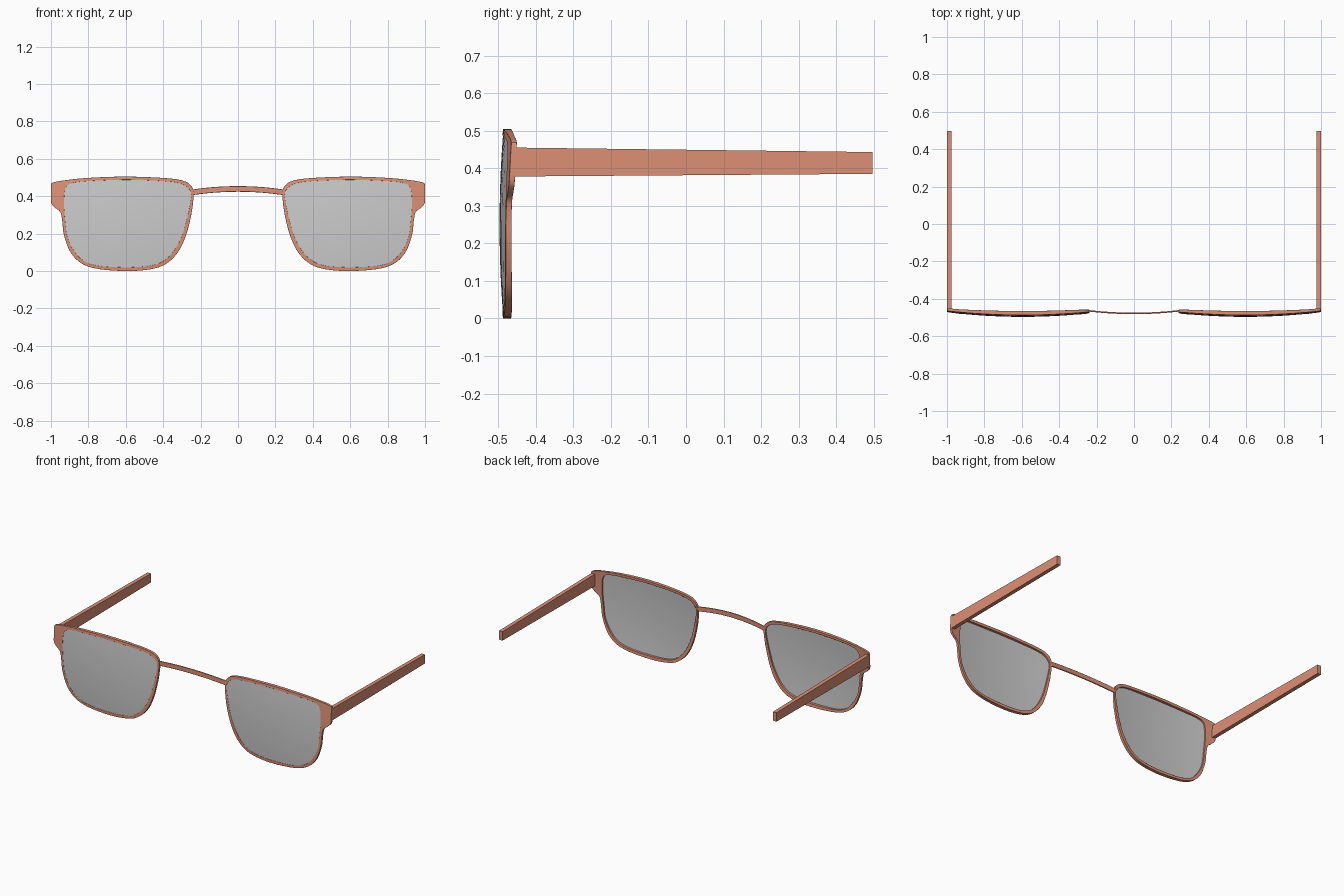
import bpy, bmesh, math

if "Cube" in bpy.data.objects:
    bpy.data.objects.remove(bpy.data.objects["Cube"])

# Right rim control points: outer x, z and matching inner x, z
RIM = [
    (.238, .420, .250, .410), (.250, .455, .263, .440), (.290, .482, .305, .467),
    (.390, .497, .400, .481), (.600, .505, .600, .488), (.800, .498, .800, .481),
    (.920, .486, .880, .472), (.985, .474, .915, .455), (1.00, .455, .927, .420),
    (1.00, .370, .930, .360), (.980, .340, .929, .330), (.950, .315, .926, .290),
    (.940, .270, .922, .250), (.930, .190, .912, .180), (.895, .100, .878, .110),
    (.835, .040, .825, .055), (.740, .010, .740, .027), (.580, .000, .580, .020),
    (.450, .013, .460, .030), (.375, .045, .390, .060), (.315, .110, .335, .120),
    (.275, .200, .294, .205), (.250, .300, .267, .305), (.240, .370, .254, .370)]
CX, CZ = .595, .25

copper = bpy.data.materials.new("copper")
copper.diffuse_color = (.72, .28, .18, 1)
copper.use_nodes = True
copper.node_tree.nodes["Principled BSDF"].inputs["Base Color"].default_value = copper.diffuse_color


def spline(pts, steps=4):
    """Closed Catmull-Rom through the points."""
    out, n = [], len(pts)
    for i in range(n):
        a, b, c, d = (pts[(i + k) % n] for k in (-1, 0, 1, 2))
        for s in range(steps):
            t = s / steps
            out.append(tuple(.5 * (2*q + (r-p)*t + (2*p-5*q+4*r-w)*t*t + (3*q-p-3*r+w)*t**3)
                             for p, q, r, w in zip(a, b, c, d)))
    return out


def front(x, z):
    """Shared domed depth of the rim and lens."""
    return -.4975 + .018 * ((x - CX) / .345)**2 + .010 * ((z - CZ) / .25)**2


def back(x, z):
    return front(x, z) + .022 - .007 * min(1, ((x - CX) / .345)**2)


def skin(name, loops, wrap=False, caps=False, mat=None, mirror=True, bevel=0):
    """Join closed loops of points with quads."""
    bm = bmesh.new()
    rows = [[bm.verts.new(p) for p in lp] for lp in loops]
    n = len(rows[0])
    pairs = list(zip(rows, rows[1:])) + ([(rows[-1], rows[0])] if wrap else [])
    for a, b in pairs:
        for i in range(n):
            j = (i + 1) % n
            bm.faces.new((a[i], a[j], b[j], b[i]))
    if caps:
        bm.faces.new(rows[0])
        bm.faces.new(rows[-1][::-1])
    bmesh.ops.recalc_face_normals(bm, faces=bm.faces)
    me = bpy.data.meshes.new(name)
    bm.to_mesh(me)
    bm.free()
    ob = bpy.data.objects.new(name, me)
    bpy.context.collection.objects.link(ob)
    if mat:
        me.materials.append(mat)
    bpy.ops.object.select_all(action='DESELECT')
    ob.select_set(True)
    bpy.context.view_layer.objects.active = ob
    bpy.ops.object.shade_smooth_by_angle(angle=math.radians(35))
    if bevel:
        m = ob.modifiers.new("bevel", 'BEVEL')
        m.width, m.segments, m.limit_method = bevel, 2, 'ANGLE'
        m.angle_limit = math.radians(50)
    if mirror:
        ob.modifiers.new("mirror", 'MIRROR')
    return ob


# Rims with hinge lugs
rim = [(min(x, 1), max(z, 0), u, v) for x, z, u, v in spline(RIM)]
outer = [(x, z) for x, z, _, _ in rim]
inner = [(u, v) for _, _, u, v in rim]
skin("rims", [[(x, f(x, z), z) for x, z in lp]
              for lp, f in ((outer, front), (inner, front), (inner, back), (outer, back))],
     wrap=True, mat=copper, bevel=.002)

# Domed lenses, front and back surfaces built from concentric rings
scales = [.02, .2, .4, .6, .8, 1.005]


def lens_ring(s, dy):
    pts = [(CX + (x - CX) * s, CZ + (z - CZ) * s) for x, z in inner]
    return [(x, front(x, z) + dy, z) for x, z in pts]


skin("lenses", [lens_ring(s, .001) for s in scales]
     + [lens_ring(s, .006) for s in reversed(scales)], caps=True)

# Arched bridge
sections = []
for i in range(25):
    x = -.243 + .486 * i / 24
    q = (x / .243)**2
    y, z = -.478 + .014 * q, .439 - .018 * q
    sections.append([(x, y + a, z + b) for a, b in
                     ((-.004, -.015), (.004, -.015), (.004, .015), (-.004, .015))])
skin("bridge", sections, caps=True, mat=copper, mirror=False, bevel=.002)

# Straight tapering temple arms
skin("temple_arms", [[(.975, y, lo), (1, y, lo), (1, y, hi), (.975, y, hi)]
                     for y, lo, hi in ((-.462, .378, .455), (.497, .385, .443))],
     caps=True, mat=copper)
